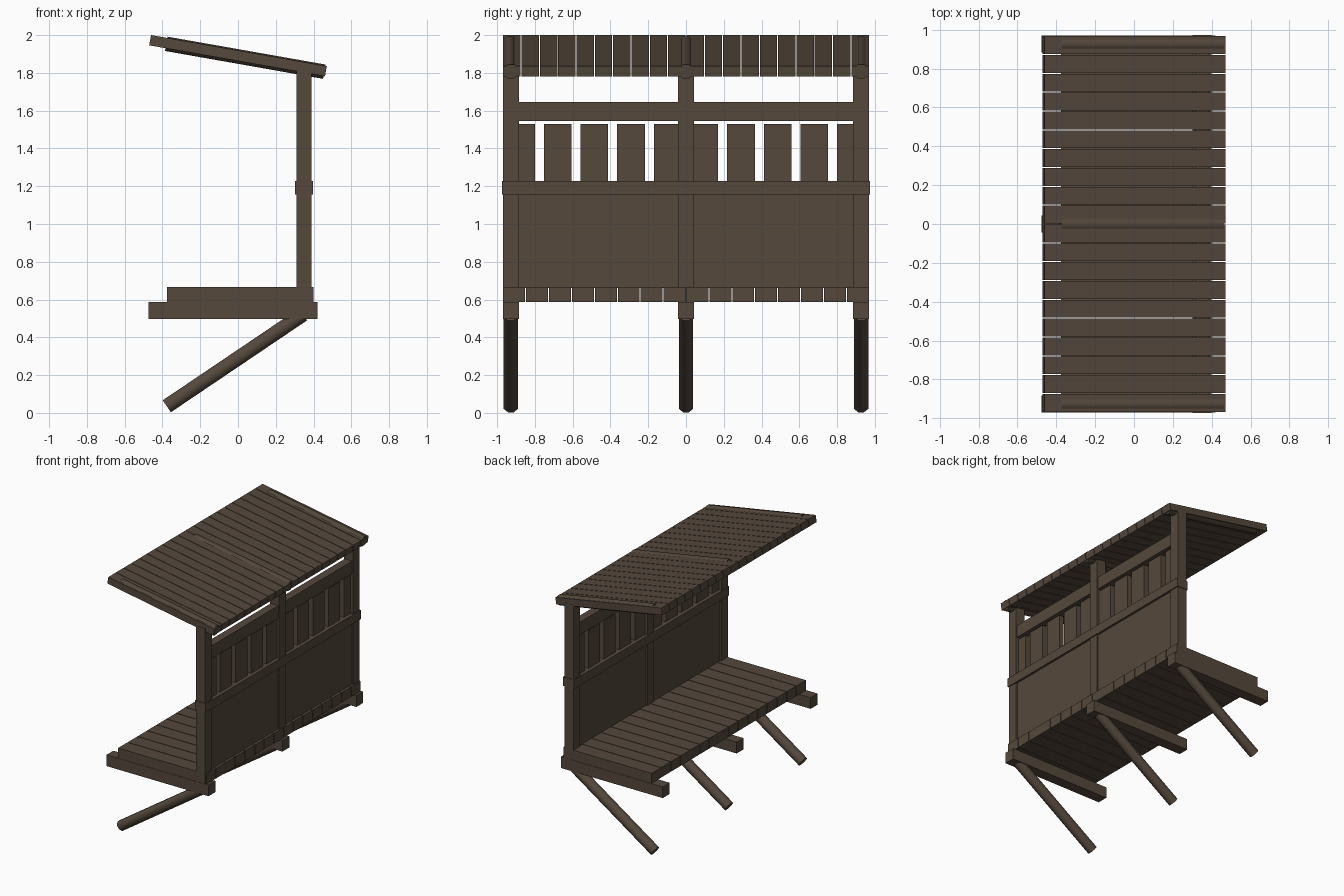
import bpy, math
from mathutils import Vector, Matrix

if "Cube" in bpy.data.objects:
    bpy.data.objects.remove(bpy.data.objects["Cube"])

wood = bpy.data.materials.new("dark_wood")
wood.diffuse_color = (0.09, 0.065, 0.045, 1)
wood.use_nodes = True
wood.node_tree.nodes["Principled BSDF"].inputs["Base Color"].default_value = wood.diffuse_color


def finish(name, mat):
    ob = bpy.context.object
    ob.name = name
    ob.matrix_world = mat
    ob.data.materials.append(wood)
    return ob


def box(name, x, y, z, frame=None):
    """Box from (min, max) ranges, optionally placed in a tilted frame."""
    bpy.ops.mesh.primitive_cube_add(size=1)
    ob = bpy.context.object
    size = Vector((x[1] - x[0], y[1] - y[0], z[1] - z[0]))
    mid = Vector((sum(x), sum(y), sum(z))) / 2
    ob.data.transform(Matrix.Translation(mid) @ Matrix.Diagonal(size.to_4d()))
    return finish(name, frame or Matrix())


def pole(name, x, y, z, length, tilt, frame=None):
    """Eight-sided pole starting at a point, rising along +x by the tilt."""
    bpy.ops.mesh.primitive_cylinder_add(vertices=8, radius=0.0415, depth=length)
    ob = bpy.context.object
    ob.data.transform(Matrix.Translation((0, 0, length / 2)) @ Matrix.Rotation(math.pi / 8, 4, 'Z'))
    bpy.ops.object.shade_smooth_by_angle(angle=math.radians(50))
    m = Matrix.Translation((x, y, z)) @ Matrix.Rotation(math.pi / 2 - tilt, 4, 'Y')
    return finish(name, (frame or Matrix()) @ m)


GAP = 0.0025
roof = Matrix.Translation((0, 0, 1.891)) @ Matrix.Rotation(math.radians(10), 4, 'Y')

# Frames: floor beam, post, slanted strut and roof pole at both ends and the middle
for side, y in (("left", -0.927), ("middle", 0), ("right", 0.927)):
    box(side + "_floor_beam", (-0.475, 0.42), (y - 0.043, y + 0.043), (0.497, 0.586))
    box(side + "_post", (0.31, 0.39), (y - 0.042, y + 0.042), (0.58, 1.818))
    pole(side + "_strut", -0.377, y, 0.035, 0.87, math.radians(34))
    pole(side + "_roof_pole", -0.385, y, -0.004, 0.85, 0, roof)

# Floor planks
w = 1.94 / 16
for i in range(16):
    y = -0.97 + i * w
    box("floor_plank", (-0.375, 0.4), (y + GAP, y + w - GAP), (0.586, 0.666))

# Roof planks
w = 1.94 / 20
for i in range(20):
    y = -0.97 + i * w
    box("roof_plank", (-0.4725, 0.4725), (y + GAP, y + w - GAP), (-0.0275, 0.0275), roof)

# Back wall: lower panels, rails and upper slats
for s in (-1, 1):
    y = sorted((s * 0.03, s * 0.9))
    box("wall_panel", (0.32, 0.38), y, (0.66, 1.165))
    box("top_rail", (0.317, 0.383), y, (1.545, 1.645))
box("middle_rail", (0.302, 0.398), (-0.973, 0.973), (1.155, 1.227))
for i in range(10):
    y = -0.873 + i * 0.194
    box("wall_slat", (0.33, 0.37), (y - 0.073, y + 0.073), (1.2, 1.53))
